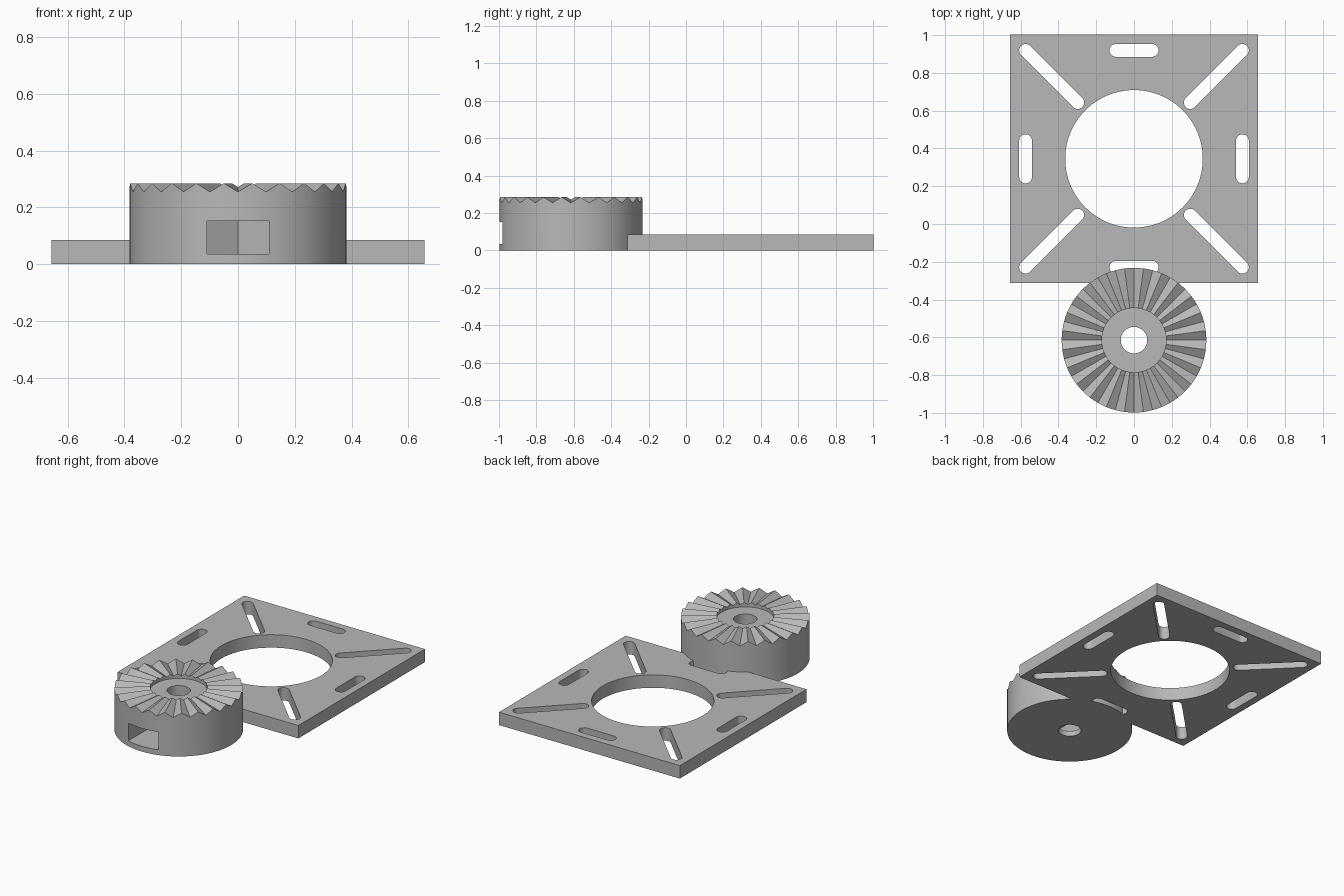
import bpy, bmesh, math
from math import sin, cos, pi

scene = bpy.context.scene
if "Cube" in scene.objects:
    bpy.data.objects.remove(scene.objects["Cube"], do_unlink=True)

# Single plain grey material
grey = bpy.data.materials.new("light grey")
grey.use_nodes = True
GREY = (0.48, 0.48, 0.48, 1)
grey.diffuse_color = GREY
grey.node_tree.nodes["Principled BSDF"].inputs["Base Color"].default_value = GREY


def make_object(name, bm):
    bmesh.ops.recalc_face_normals(bm, faces=bm.faces)
    mesh = bpy.data.meshes.new(name)
    bm.to_mesh(mesh)
    bm.free()
    mesh.materials.append(grey)
    obj = bpy.data.objects.new(name, mesh)
    scene.collection.objects.link(obj)
    return obj


def add_prism(bm, outline, z0, z1):
    low = [bm.verts.new((x, y, z0)) for x, y in outline]
    high = [bm.verts.new((x, y, z1)) for x, y in outline]
    bm.faces.new(low[::-1])
    bm.faces.new(high)
    n = len(low)
    for i in range(n):
        j = (i + 1) % n
        bm.faces.new((low[i], low[j], high[j], high[i]))


def circle(cx, cy, r, n):
    return [(cx + r * cos(2 * pi * i / n), cy + r * sin(2 * pi * i / n)) for i in range(n)]


def slot(x0, y0, x1, y1, r, n=12):
    # Rounded-end slot between two end centres
    a = math.atan2(y1 - y0, x1 - x0)
    pts = []
    for cx, cy, start in ((x1, y1, a - pi / 2), (x0, y0, a + pi / 2)):
        pts += [(cx + r * cos(start + pi * i / n), cy + r * sin(start + pi * i / n))
                for i in range(n + 1)]
    return pts


def cut(obj, cutter):
    mod = obj.modifiers.new("cut", "BOOLEAN")
    mod.operation = "DIFFERENCE"
    mod.solver = "EXACT"
    mod.object = cutter
    bpy.context.view_layer.update()
    deps = bpy.context.evaluated_depsgraph_get()
    mesh = bpy.data.meshes.new_from_object(obj.evaluated_get(deps))
    obj.modifiers.clear()
    obj.data = mesh
    bpy.data.objects.remove(cutter, do_unlink=True)


def smooth(obj):
    bpy.ops.object.select_all(action="DESELECT")
    obj.select_set(True)
    bpy.context.view_layer.objects.active = obj
    bpy.ops.object.shade_smooth_by_angle(angle=math.radians(25))


# Mounting plate with central opening and eight slots
PLATE_Y, HALF, THICK = 0.345, 0.657, 0.085
bm = bmesh.new()
add_prism(bm, [(sx * HALF, PLATE_Y + sy * HALF)
               for sx, sy in ((-1, -1), (1, -1), (1, 1), (-1, 1))], 0, THICK)
plate = make_object("mounting_plate", bm)

bm = bmesh.new()
outlines = [circle(0, PLATE_Y, 0.364, 96)]
FAR, NEAR, SHORT, SLOT_R = 0.574, 0.298, 0.096, 0.034
for s in (-1, 1):
    outlines.append(slot(-SHORT, PLATE_Y + s * FAR, SHORT, PLATE_Y + s * FAR, SLOT_R))
    outlines.append(slot(s * FAR, PLATE_Y - SHORT, s * FAR, PLATE_Y + SHORT, SLOT_R))
    for t in (-1, 1):
        outlines.append(slot(s * NEAR, PLATE_Y + t * NEAR, s * FAR, PLATE_Y + t * FAR, SLOT_R))
for outline in outlines:
    add_prism(bm, outline, -0.1, 0.2)
cut(plate, make_object("plate_cutter", bm))
smooth(plate)

# Toothed knob: a lofted ring whose radial teeth get shallower inward
KNOB_Y, R, HUB_R, BORE_R = -0.615, 0.383, 0.17, 0.07
TOP, DEPTH, TEETH, PER_TOOTH = 0.285, 0.03, 24, 4
bm = bmesh.new()
rings = []
count = TEETH * PER_TOOTH
for i in range(count):
    a = 2 * pi * i / count
    phase = (i % PER_TOOTH) / PER_TOOTH
    valley = DEPTH * abs(1 - 2 * phase)
    profile = [(BORE_R, 0), (R, 0), (R, TOP - valley),
               (HUB_R, TOP - valley * HUB_R / R),
               (HUB_R, TOP - DEPTH), (BORE_R, TOP - DEPTH)]
    rings.append([bm.verts.new((r * cos(a), KNOB_Y + r * sin(a), z)) for r, z in profile])
for i in range(count):
    p, q = rings[i], rings[(i + 1) % count]
    for k in range(len(p)):
        m = (k + 1) % len(p)
        bm.faces.new((p[k], p[m], q[m], q[k]))
knob = make_object("toothed_knob", bm)

# Side pocket with a pointed hexagonal end around the bore
W = 0.11
bm = bmesh.new()
shoulder = KNOB_Y + W * math.tan(pi / 6)
add_prism(bm, [(-W, -1.2), (W, -1.2), (W, shoulder),
               (0, KNOB_Y + W / cos(pi / 6)), (-W, shoulder)], 0.035, 0.152)
cut(knob, make_object("pocket_cutter", bm))
smooth(knob)
